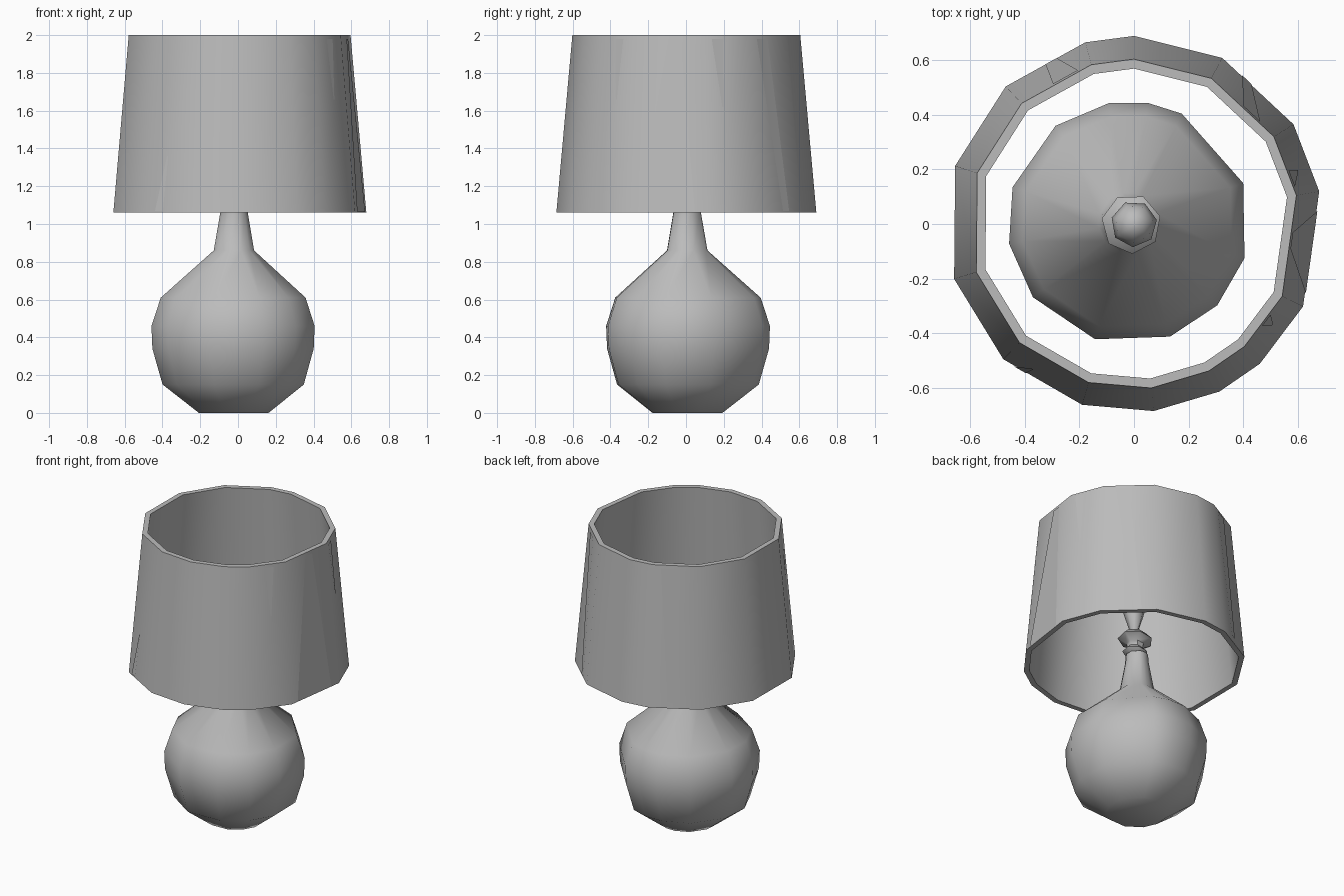
import bpy, bmesh
from math import sin, cos, radians
from mathutils import Vector

cube = bpy.data.objects.get("Cube")
if cube:
    bpy.data.objects.remove(cube)

grey = bpy.data.materials.new("warm_grey")
grey.use_nodes = True
colour = (0.5, 0.5, 0.5, 1)
grey.diffuse_color = colour
bsdf = next(n for n in grey.node_tree.nodes if n.type == 'BSDF_PRINCIPLED')
bsdf.inputs["Base Color"].default_value = colour


def finish(name, bm, smooth=True):
    mesh = bpy.data.meshes.new(name)
    bm.to_mesh(mesh)
    bm.free()
    obj = bpy.data.objects.new(name, mesh)
    bpy.context.collection.objects.link(obj)
    mesh.materials.append(grey)
    if smooth:
        bpy.ops.object.select_all(action='DESELECT')
        obj.select_set(True)
        bpy.context.view_layer.objects.active = obj
        bpy.ops.object.shade_smooth_by_angle(angle=radians(50))
    return obj


def lathe(name, profile, angles, centre=(0, 0), closed=False, tilt=0):
    """Sweep (radius, height) points around uneven angles; tilt leans each ring."""
    bm = bmesh.new()
    rings = []
    for r, z in profile:
        rings.append([bm.verts.new((centre[0] + r * cos(radians(a)),
                                    centre[1] + r * sin(radians(a)),
                                    z + tilt * r * cos(radians(a)))) for a in angles])
    pairs = list(zip(rings, rings[1:]))
    if closed:
        pairs.append((rings[-1], rings[0]))
    else:
        bm.faces.new(rings[0])
        bm.faces.new(rings[-1])
    n = len(angles)
    for low, high in pairs:
        for i in range(n):
            j = (i + 1) % n
            bm.faces.new((low[i], low[j], high[j], high[i]))
    bmesh.ops.recalc_face_normals(bm, faces=bm.faces)
    return finish(name, bm)


def even(n, start=0):
    return [start + 360 * i / n for i in range(n)]


# Round base with neck
base_angles = [-17, 19, 64, 81, 99, 127, 163, 190, 218, 254, 290, 317]
lathe("base", [(0.19, 0), (0.385, 0.15), (0.44, 0.34), (0.445, 0.46),
               (0.395, 0.61), (0.11, 0.86), (0.075, 1.06), (0.07, 1.12)],
      base_angles, centre=(-0.02, 0.005))

# Screw socket and bulb
lathe("socket", [(0.045, 1.11), (0.08, 1.14), (0.05, 1.17), (0.055, 1.2),
                 (0.11, 1.23), (0.07, 1.27), (0.02, 1.29)],
      even(7, 15), centre=(-0.01, 0), tilt=0.12)
lathe("bulb", [(0.02, 1.27), (0.06, 1.4), (0.085, 1.49), (0.07, 1.55), (0.03, 1.59)],
      even(7, 10))

# Tapered open shade with thin wall
shade_angles = [-26, 10, 32, 62, 90, 105, 133, 162, 197, 226, 254, 276, 297, 312]
shade = lathe("shade", [(0.69, 1.06), (0.605, 2), (0.57, 2), (0.655, 1.06)],
              shade_angles, closed=True)
bpy.context.view_layer.update()


def on_shade(angle, z):
    d = Vector((cos(radians(angle)), sin(radians(angle)), 0))
    hit, point, _, _ = shade.ray_cast(d * 2 + Vector((0, 0, z)), -d)
    return point + d * 0.004


# Flat creases on the shade: (angle, height, half width in degrees) at each end
creases = [((-9, 1.065, 13), (-6, 1.98, 3)),
           ((-36, 1.66, 0.3), (-36, 1.98, 2.5)),
           ((18, 1.62, 0.3), (16, 1.98, 3)),
           ((52, 1.07, 2), (43, 1.98, 4)),
           ((232, 1.07, 2), (235, 1.36, 0.3)),
           ((117, 1.1, 2), (115, 1.98, 5))]
bm = bmesh.new()
for (a, z, w), (b, y, v) in creases:
    corners = [on_shade(a - w, z), on_shade(a + w, z), on_shade(b + v, y), on_shade(b - v, y)]
    bm.faces.new([bm.verts.new(c) for c in corners])
finish("shade_creases", bm, smooth=False)
